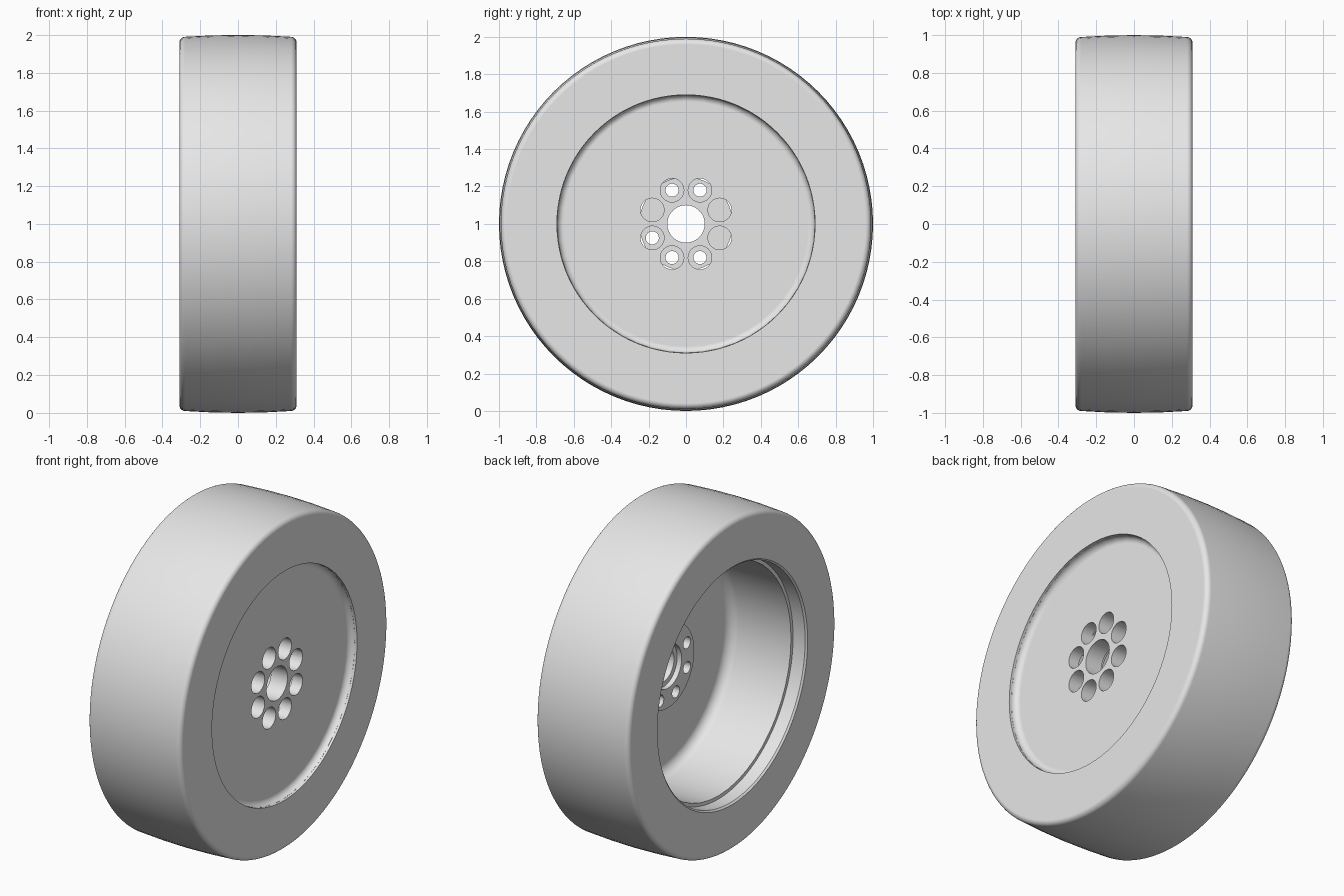
import bpy, bmesh
from math import sin, cos, pi, radians
from mathutils import Matrix, Vector

if "Cube" in bpy.data.objects:
    bpy.data.objects.remove(bpy.data.objects["Cube"])

grey = bpy.data.materials.new("light grey")
grey.use_nodes = True
grey.diffuse_color = (0.8, 0.8, 0.8, 1)
grey.node_tree.nodes["Principled BSDF"].inputs["Base Color"].default_value = (0.8, 0.8, 0.8, 1)


def arc(r, x, rad, start, end, steps=6):
    """Points (radius, x) of a fillet; angle 0 points along +x, 90 outward."""
    angles = [radians(start + (end - start) * i / steps) for i in range(steps + 1)]
    return [(r + rad * sin(a), x + rad * cos(a)) for a in angles]


def lathe(name, profile, segments):
    """Revolve a closed (radius, x) profile around the axle."""
    bm = bmesh.new()
    rings = []
    for i in range(segments):
        a = 2 * pi * i / segments
        rings.append([bm.verts.new((x, r * sin(a), 1 + r * cos(a))) for r, x in profile])
    n = len(profile)
    for i in range(segments):
        a, b = rings[i], rings[(i + 1) % segments]
        for j in range(n):
            k = (j + 1) % n
            bm.faces.new((a[j], a[k], b[k], b[j]))
    bmesh.ops.recalc_face_normals(bm, faces=bm.faces)
    mesh = bpy.data.meshes.new(name)
    bm.to_mesh(mesh)
    bm.free()
    mesh.materials.append(grey)
    obj = bpy.data.objects.new(name, mesh)
    bpy.context.collection.objects.link(obj)
    return obj


def select(obj):
    bpy.ops.object.select_all(action="DESELECT")
    obj.select_set(True)
    bpy.context.view_layer.objects.active = obj


def finish(obj):
    select(obj)
    bpy.ops.object.shade_smooth_by_angle(angle=radians(30))
    mod = obj.modifiers.new("flat sides", "WEIGHTED_NORMAL")
    mod.keep_sharp = True


def cutter(name, y, z, radius, x0, x1):
    bm = bmesh.new()
    turn = Matrix.Translation(Vector(((x0 + x1) / 2, y, 1 + z))) @ Matrix.Rotation(pi / 2, 4, "Y")
    bmesh.ops.create_cone(bm, cap_ends=True, segments=32, radius1=radius, radius2=radius,
                          depth=x1 - x0, matrix=turn)
    mesh = bpy.data.meshes.new(name)
    bm.to_mesh(mesh)
    bm.free()
    mesh.materials.append(grey)
    obj = bpy.data.objects.new(name, mesh)
    obj.hide_render = True
    bpy.context.collection.objects.link(obj)
    return obj


# Tyre: slightly crowned tread, rounded shoulders, flat sidewalls
shoulder = arc(0.96, 0.28, 0.03, 0, 90) + [(0.997, 0.15)]
tread = shoulder + [(1.0, 0)] + [(r, -x) for r, x in reversed(shoulder)]
tyre = lathe("tyre", [(0.69, 0.31)] + tread + [(0.715, -0.31), (0.705, -0.3),
                      (0.705, -0.2), (0.69, -0.2)], 96)
finish(tyre)

# Rim: recessed outer disc, deep inner barrel and raised hub boss
profile = [(0.1, 0.26)]
profile += arc(0.655, 0.295, 0.035, 180, 90)
profile += [(0.74, 0.295), (0.74, -0.22), (0.685, -0.22)]
profile += arc(0.625, 0.13, 0.06, 90, 0)
profile += [(0.25, 0.19), (0.25, 0.12), (0.13, 0.12), (0.13, 0.15), (0.1, 0.15)]
rim = lathe("rim", profile, 48)

# Eight counterbored bolt holes
cutters = []
for i in range(8):
    a = 2 * pi * (i + 0.5) / 8
    y, z = 0.195 * cos(a), 0.195 * sin(a)
    cutters.append(cutter("bolt_hole", y, z, 0.035, 0, 0.4))
    cutters.append(cutter("bolt_counterbore", y, z, 0.063, 0.175, 0.4))
select(rim)
for c in cutters:
    mod = rim.modifiers.new("hole", "BOOLEAN")
    mod.operation = "DIFFERENCE"
    mod.solver = "EXACT"
    mod.object = c
    bpy.ops.object.modifier_apply(modifier=mod.name)
for c in cutters:
    bpy.data.objects.remove(c)
finish(rim)
